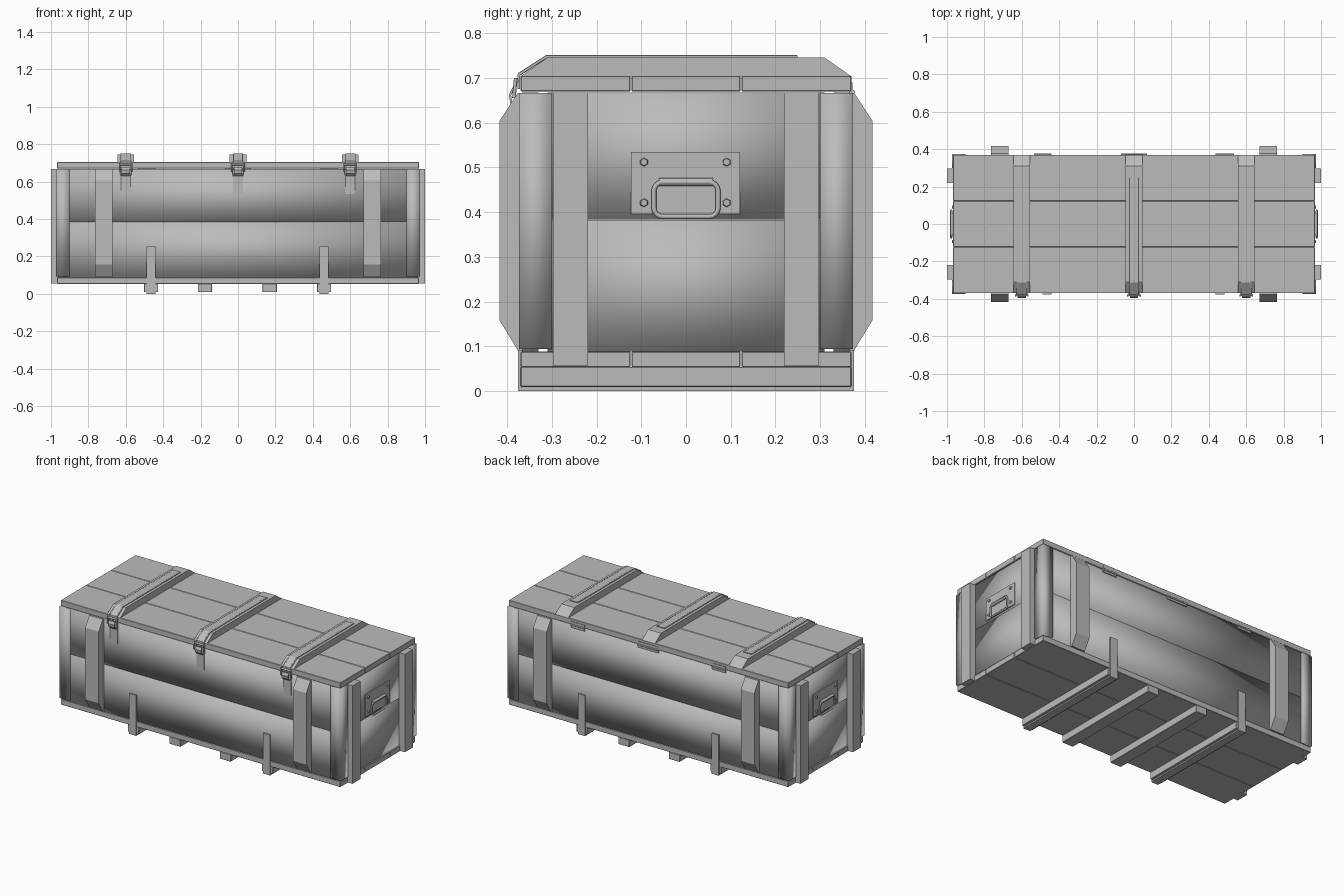
import bpy
import bmesh
import math
from mathutils import Vector

cube = bpy.data.objects.get("Cube")
if cube:
    bpy.data.objects.remove(cube)

grey = bpy.data.materials.new("plain grey")
grey.use_nodes = True
COLOUR = (0.5, 0.5, 0.5, 1)
grey.diffuse_color = COLOUR
grey.node_tree.nodes["Principled BSDF"].inputs["Base Color"].default_value = COLOUR


def finish(name, bm, smooth=False):
    bmesh.ops.recalc_face_normals(bm, faces=bm.faces)
    mesh = bpy.data.meshes.new(name)
    bm.to_mesh(mesh)
    bm.free()
    mesh.materials.append(grey)
    for f in mesh.polygons:
        f.use_smooth = smooth
    obj = bpy.data.objects.new(name, mesh)
    bpy.context.collection.objects.link(obj)
    return obj


def box(name, x, y, z, smooth=False, bevel=0):
    """Box from (low, high) ranges."""
    bm = bmesh.new()
    bmesh.ops.create_cube(bm, size=1)
    for v in bm.verts:
        for i, (lo, hi) in enumerate((x, y, z)):
            v.co[i] = hi if v.co[i] > 0 else lo
    if bevel:
        bmesh.ops.bevel(bm, geom=bm.edges[:], offset=bevel, segments=1, affect='EDGES')
    return finish(name, bm, smooth)


def mirror_range(side, lo, hi):
    return tuple(sorted((side * lo, side * hi)))


def prism(name, x0, x1, outline):
    """Extrude a (y, z) outline along x."""
    bm = bmesh.new()
    face = bm.faces.new([bm.verts.new((x0, y, z)) for y, z in outline])
    moved = bmesh.ops.extrude_face_region(bm, geom=[face])["geom"]
    bmesh.ops.translate(bm, vec=(x1 - x0, 0, 0),
                        verts=[v for v in moved if isinstance(v, bmesh.types.BMVert)])
    return finish(name, bm)


def ribbon(name, x, width, path, thick):
    """Flat metal band following a (y, z) path."""
    bm = bmesh.new()
    rows = [[bm.verts.new((x + s * width / 2, y, z)) for s in (-1, 1)] for y, z in path]
    for a, b in zip(rows, rows[1:]):
        bm.faces.new((a[0], a[1], b[1], b[0]))
    obj = finish(name, bm)
    mod = obj.modifiers.new("thickness", 'SOLIDIFY')
    mod.thickness, mod.offset, mod.use_even_offset = thick, 0, True
    return obj


def rod(name, points, radius, cyclic=False):
    curve = bpy.data.curves.new(name, 'CURVE')
    curve.dimensions = '3D'
    curve.bevel_depth, curve.bevel_resolution = radius, 2
    curve.use_fill_caps = True
    spline = curve.splines.new('POLY')
    spline.points.add(len(points) - 1)
    for p, co in zip(spline.points, points):
        p.co = (*co, 1)
    spline.use_cyclic_u = cyclic
    curve.materials.append(grey)
    obj = bpy.data.objects.new(name, curve)
    bpy.context.collection.objects.link(obj)
    return obj


def bolt(name, x, y, z, side):
    bm = bmesh.new()
    bmesh.ops.create_cone(bm, cap_ends=True, segments=6, radius1=0.01, radius2=0.008, depth=0.008)
    for v in bm.verts:
        v.co = Vector((x + side * v.co.z, y + v.co.x, z + v.co.y))
    return finish(name, bm)


# Lid and floor planks
for label, z in (("lid", (0.67, 0.705)), ("floor", (0.053, 0.088))):
    for i, y in enumerate(((-0.37, -0.124), (-0.122, 0.122), (0.124, 0.37))):
        box(f"{label}_plank_{i}", (-0.967, 0.967), y, z, bevel=0.002)

# Long walls, two boards high
BOARDS = (("lower", (0.088, 0.382)), ("upper", (0.384, 0.668)))
for side, label in ((-1, "front"), (1, "back")):
    for row, z in BOARDS:
        box(f"{label}_{row}_board", (-0.93, 0.93), mirror_range(side, 0.33, 0.367), z, smooth=True)

    # Chamfered cleats
    for x in (-0.718, 0.718):
        outline = [(0.366, 0.09), (0.376, 0.09), (0.417, 0.158),
                   (0.417, 0.605), (0.376, 0.667), (0.366, 0.667)]
        prism(f"{label}_cleat", x - 0.047, x + 0.047, [(side * y, z) for y, z in outline])

# End walls, battens, posts and handles
for side, label in ((1, "left"), (-1, "right")):
    for row, z in BOARDS:
        box(f"{label}_{row}_end_board", mirror_range(side, 0.92, 0.96), (-0.31, 0.31), z, smooth=True)
    for s in (-1, 1):
        box(f"{label}_batten", mirror_range(side, 0.958, 1.0), mirror_range(s, 0.219, 0.298), (0.056, 0.668))
        box(f"{label}_corner_post", mirror_range(side, 0.9, 0.972), mirror_range(s, 0.3, 0.374),
            (0.094, 0.667), smooth=True)

    box(f"{label}_handle_plate", mirror_range(side, 0.958, 0.966), (-0.123, 0.121), (0.396, 0.535))
    for y in (-0.094, 0.091):
        for z in (0.421, 0.512):
            bolt(f"{label}_handle_bolt", side * 0.969, y, z, side)

    # Handle ring with rounded corners
    ring = []
    for k, (cy, cz) in enumerate(((0.052, 0.447), (-0.052, 0.447), (-0.052, 0.41), (0.052, 0.41))):
        for step in range(5):
            a = math.radians(90 * k + 22.5 * step)
            ring.append((side * 0.977, cy + 0.02 * math.cos(a), cz + 0.02 * math.sin(a)))
    rod(f"{label}_handle", ring, 0.0055, cyclic=True)
    rod(f"{label}_handle_sleeve", [(side * 0.973, y, 0.467) for y in (-0.06, 0.06)], 0.009)

# Lid bars with bands and latches
for x in (-0.6, 0, 0.6):
    prism("lid_bar", x - 0.045, x + 0.045,
          [(-0.37, 0.704), (-0.31, 0.746), (0.31, 0.746), (0.37, 0.704)])
    ribbon("lid_band", x, 0.056,
           [(-0.374, 0.676), (-0.374, 0.708), (-0.312, 0.748), (0.25, 0.748)], 0.005)
    for s in (-1, 1):
        rod("lid_band_rib", [(x + s * 0.024, -0.374, 0.708), (x + s * 0.024, -0.312, 0.748),
                             (x + s * 0.024, 0.248, 0.748)], 0.0035)
    ribbon("latch_strap", x, 0.052, [(-0.369, 0.535), (-0.369, 0.64)], 0.006)
    box("latch_plate", (x - 0.03, x + 0.03), (-0.379, -0.366), (0.632, 0.666), bevel=0.003)
    rod("latch_pin", [(x - 0.034, -0.38, 0.693), (x + 0.034, -0.38, 0.693)], 0.006)
    ribbon("latch_lever", x, 0.044,
           [(-0.378, 0.632), (-0.391, 0.645), (-0.394, 0.662), (-0.386, 0.678)], 0.005)
    for s in (-1, 1):
        rod("latch_link", [(x + s * 0.033, -0.381, 0.7), (x + s * 0.033, -0.385, 0.655)], 0.004)

# Back hinges
for x, half in ((-0.487, 0.047), (0, 0.07), (0.487, 0.047)):
    box("hinge_leaf", (x - half, x + half), (0.366, 0.373), (0.652, 0.69))
    rod("hinge_pin", [(x - half, 0.373, 0.669), (x + half, 0.373, 0.669)], 0.005)

# Skids, with wrap straps on the outer pair
for x in (-0.465, -0.177, 0.17, 0.46):
    box("skid", (x - 0.038, x + 0.038), (-0.37, 0.37), (0.009, 0.054), bevel=0.002)
    if abs(x) > 0.3:
        ribbon("skid_strap", x, 0.048,
               [(-0.372, 0.253), (-0.372, 0.004), (0.372, 0.004), (0.372, 0.253)], 0.008)
